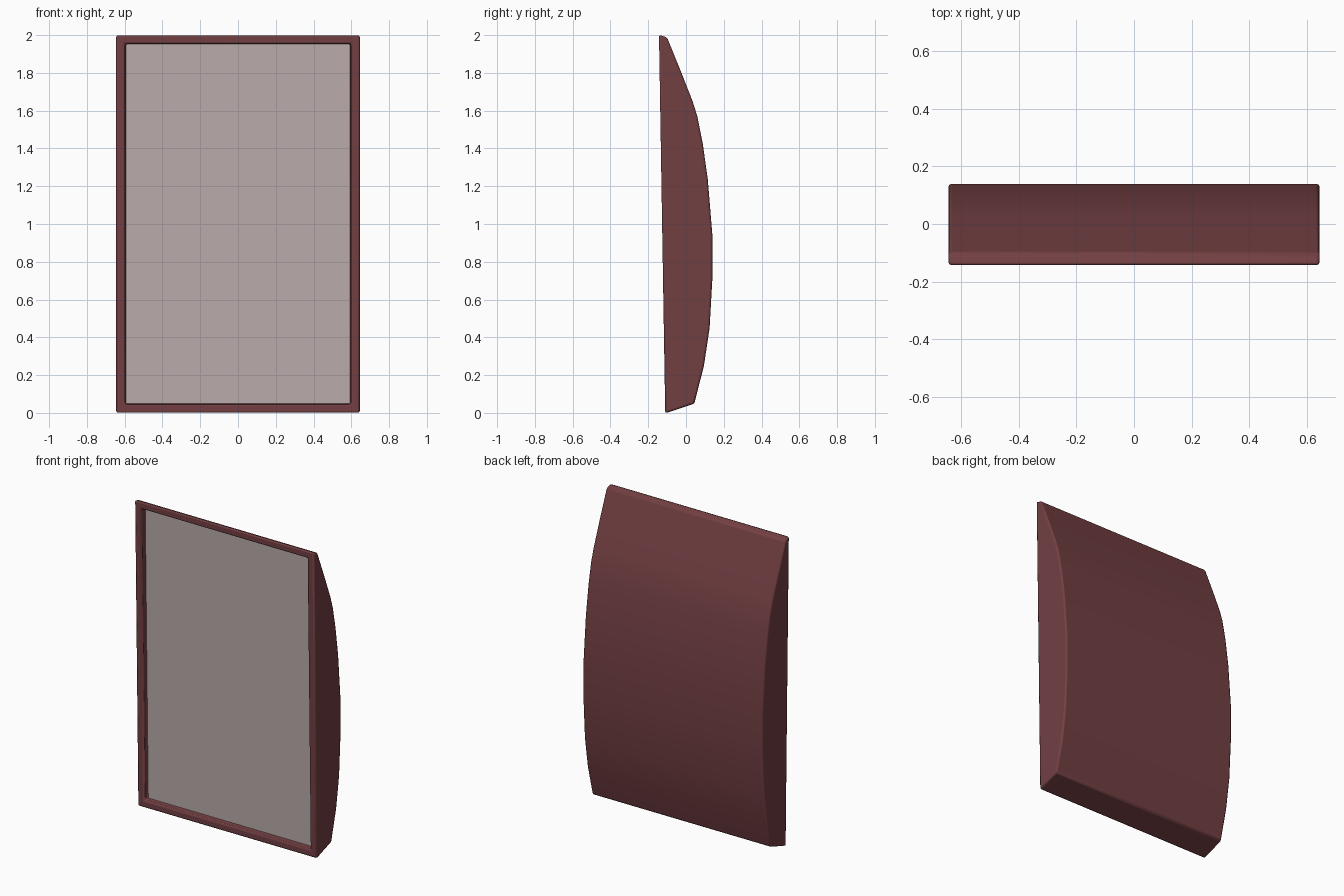
import bpy, bmesh, math
from mathutils import Vector

if "Cube" in bpy.data.objects:
    bpy.data.objects.remove(bpy.data.objects["Cube"])

HALF_W = 0.645
BORDER = 0.068
DEPTH = 0.04


def material(name, rgb):
    m = bpy.data.materials.new(name)
    m.diffuse_color = (*rgb, 1)
    m.use_nodes = True
    m.node_tree.nodes["Principled BSDF"].inputs["Base Color"].default_value = m.diffuse_color
    return m


def add_object(name, bm, mat):
    bmesh.ops.recalc_face_normals(bm, faces=bm.faces)
    me = bpy.data.meshes.new(name)
    bm.to_mesh(me)
    bm.free()
    me.materials.append(mat)
    ob = bpy.data.objects.new(name, me)
    bpy.context.collection.objects.link(ob)
    return ob


def bevel_and_smooth(ob, width):
    mod = ob.modifiers.new("rounded_edges", 'BEVEL')
    mod.width, mod.segments = width, 2
    mod.limit_method, mod.angle_limit = 'ANGLE', math.radians(30)
    bpy.ops.object.select_all(action='DESELECT')
    ob.select_set(True)
    bpy.context.view_layer.objects.active = ob
    bpy.ops.object.shade_smooth_by_angle(angle=math.radians(35))


# Side profile (y, z): flat leaning front, bulging back
profile = [(-0.143, 2.002), (-0.110, -0.002), (0.044, 0.049), (0.095, 0.25),
           (0.125, 0.45), (0.139, 0.70), (0.139, 0.95), (0.115, 1.24),
           (0.088, 1.43), (0.060, 1.57), (0.035, 1.65), (-0.03, 1.815),
           (-0.100, 1.987)]

# Casing: profile swept across x, front face inset and pushed in
bm = bmesh.new()
side = bm.faces.new([bm.verts.new((-HALF_W, y, z)) for y, z in profile])
res = bmesh.ops.extrude_face_region(bm, geom=[side], use_keep_orig=True)
moved = [g for g in res["geom"] if isinstance(g, bmesh.types.BMVert)]
bmesh.ops.translate(bm, verts=moved, vec=(2 * HALF_W, 0, 0))
bmesh.ops.recalc_face_normals(bm, faces=bm.faces)
bm.normal_update()
front = min(bm.faces, key=lambda f: f.normal.y)
inward = -front.normal.copy()
bmesh.ops.inset_region(bm, faces=[front], thickness=BORDER)
floor = bmesh.ops.extrude_discrete_faces(bm, faces=[front])["faces"][0]
bmesh.ops.translate(bm, verts=floor.verts, vec=inward * DEPTH)
corners = [v.co - inward * 0.003 for v in floor.verts]
casing = add_object("casing", bm, material("dark_red", (0.17, 0.05, 0.055)))
bevel_and_smooth(casing, 0.01)

# Pale panel lying in the recess
bm = bmesh.new()
panel_face = bm.faces.new([bm.verts.new(c) for c in corners])
panel_face.normal_update()
if panel_face.normal.y > 0:
    panel_face.normal_flip()
me = bpy.data.meshes.new("panel")
bm.to_mesh(me)
bm.free()
me.materials.append(material("pale_grey", (0.50, 0.42, 0.41)))
bpy.context.collection.objects.link(bpy.data.objects.new("panel", me))
